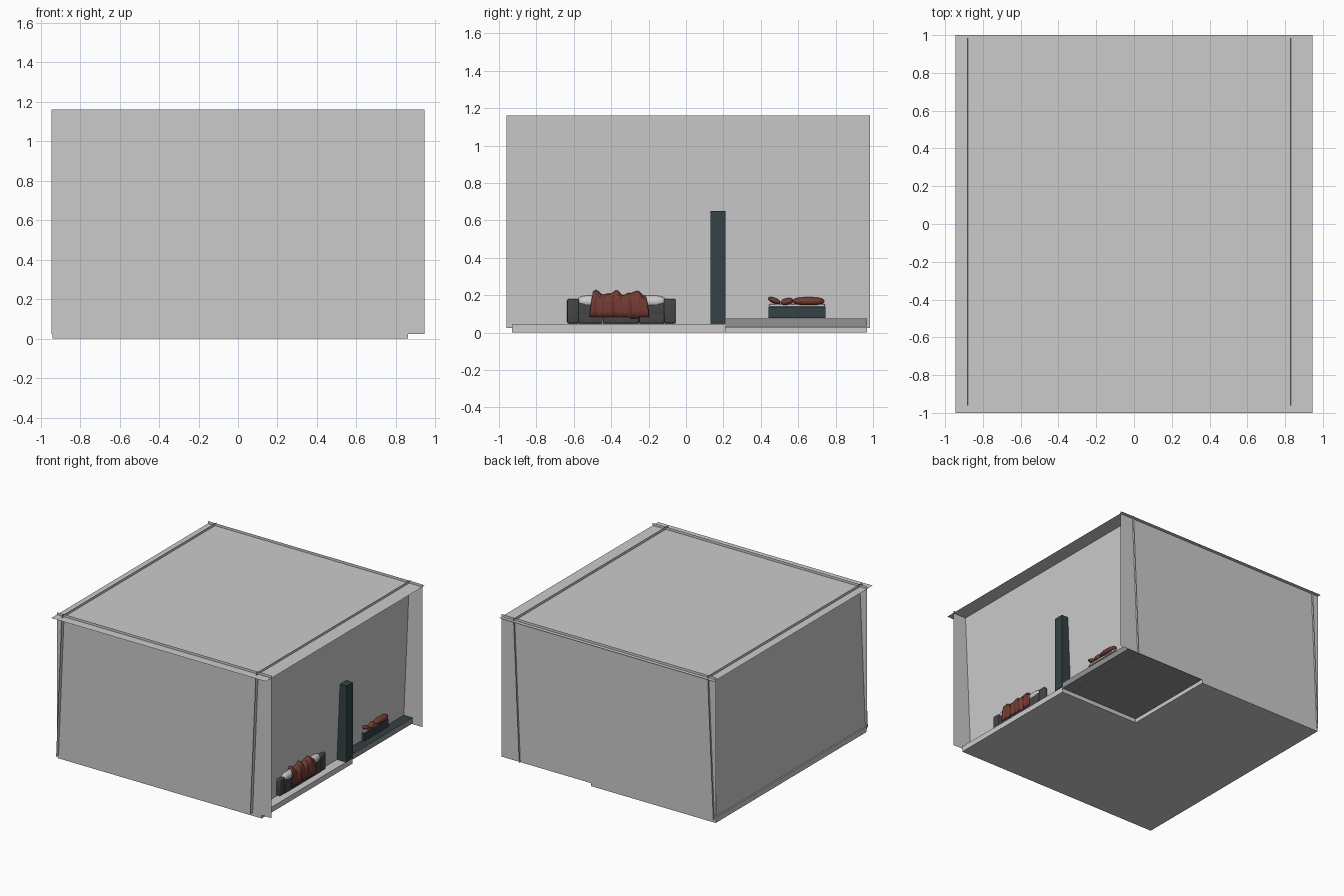
import bpy, bmesh, math
from mathutils import Vector

if "Cube" in bpy.data.objects:
    bpy.data.objects.remove(bpy.data.objects["Cube"])


def mat(name, r, g, b):
    m = bpy.data.materials.new(name)
    m.diffuse_color = (r, g, b, 1)
    m.use_nodes = True
    m.node_tree.nodes["Principled BSDF"].inputs["Base Color"].default_value = m.diffuse_color
    return m


TEAL = mat("dark_teal", .033, .054, .058)
CHARCOAL = mat("charcoal", .06, .06, .06)
BROWN = mat("red_brown", .17, .043, .033)
WHITE = mat("off_white", .9, .9, .88)
GREY = mat("mid_grey", .29, .29, .29)


def finish(name, bm, m=None, smooth=False):
    me = bpy.data.meshes.new(name)
    bm.to_mesh(me)
    bm.free()
    ob = bpy.data.objects.new(name, me)
    bpy.context.collection.objects.link(ob)
    if m:
        me.materials.append(m)
    if smooth:
        bpy.ops.object.select_all(action='DESELECT')
        bpy.context.view_layer.objects.active = ob
        ob.select_set(True)
        bpy.ops.object.shade_smooth_by_angle(angle=math.radians(40))
    return ob


def sheet(name, pts):
    bm = bmesh.new()
    bm.faces.new([bm.verts.new(p) for p in pts])
    return finish(name, bm)


def box(name, x, y, z, m=None, bevel=0):
    bm = bmesh.new()
    bmesh.ops.create_cube(bm, size=1)
    for v in bm.verts:
        v.co = Vector([(a[0] + a[1]) / 2 + c * (a[1] - a[0]) for a, c in zip((x, y, z), v.co)])
    if bevel:
        bmesh.ops.bevel(bm, geom=bm.edges[:], offset=bevel, segments=3, profile=.5, affect='EDGES')
    return finish(name, bm, m, bevel > 0)


def prism(name, outline, z0, z1, m=None):
    bm = bmesh.new()
    f = bm.faces.new([bm.verts.new((x, y, z0)) for x, y in outline])
    ext = bmesh.ops.extrude_face_region(bm, geom=[f])
    bmesh.ops.translate(bm, vec=(0, 0, z1 - z0),
                        verts=[g for g in ext['geom'] if isinstance(g, bmesh.types.BMVert)])
    bmesh.ops.recalc_face_normals(bm, faces=bm.faces[:])
    return finish(name, bm, m)


def pillow(name, centre, half, m, tilt=0):
    # sphere squared off in plan, thin toward its rim
    bm = bmesh.new()
    bmesh.ops.create_uvsphere(bm, u_segments=24, v_segments=12, radius=1)
    for v in bm.verts:
        sq = [math.copysign(abs(c) ** .7, c) for c in v.co[:2]]
        y, z = sq[1] * half[1], v.co.z * half[2]
        v.co = Vector((centre[0] + sq[0] * half[0],
                       centre[1] + y, centre[2] + z + y * tilt))
    return finish(name, bm, m, True)


# room shell: thin sheets; the side walls lean slightly and pass through the ceiling
LOW, HIGH, CEIL = .025, 1.16, 1.14
for name, y in (("front_wall", -.93), ("back_wall", .97)):
    sheet(name, [(-.945, y, LOW), (.945, y, LOW), (.945, y, HIGH), (-.945, y, HIGH)])
for name, x in (("left_wall", -.88), ("right_wall", .83)):
    sheet(name, [(x - .05, -.96, LOW), (x - .05, .985, LOW), (x, .985, HIGH), (x, -.96, HIGH)])
sheet("ceiling", [(-.945, -1, CEIL), (.945, -1, CEIL), (.945, 1, CEIL), (-.945, 1, CEIL)])

# floor slab with a corner cut out, and the raised platform over the cut
prism("floor", [(-.94, -.93), (.86, -.93), (.86, .21), (.16, .21), (.16, .968), (-.94, .968)], 0, .043)
plat = box("platform", (.16, .86), (.21, .968), (.032, .077), GREY)
plat.data.materials.append(TEAL)
for p in plat.data.polygons:
    if p.normal.z > .9:
        p.material_index = 1
box("column", (.765, .865), (.13, .21), (.043, .65), TEAL)

# sofa with its back pushed through the right wall
for i, (a, b) in enumerate(((-.635, -.572), (-.118, -.055))):
    box(f"sofa_arm_{i}", (.46, .815), (a, b), (.05, .18), CHARCOAL, .008)
for i, (a, b) in enumerate(((-.575, -.446), (-.444, -.252), (-.250, -.115))):
    box(f"sofa_base_{i}", (.46, .815), (a, b), (.05, .10), CHARCOAL, .004)
    box(f"sofa_seat_{i}", (.46, .75), (a, b), (.10, .13), CHARCOAL, .01)
box("sofa_back", (.72, .815), (-.575, -.115), (.09, .158), CHARCOAL, .008)
for i, yc in enumerate((-.50, -.345, -.19)):
    pillow(f"sofa_cushion_{i}", (.765, yc, .165), (.055, .09, .036), WHITE)

# throw draped over the sofa back, rippled along its length
path = [(.832, .083), (.830, .12), (.829, .16), (.824, .19), (.805, .208),
        (.77, .212), (.735, .205), (.70, .17), (.69, .14)]
bm = bmesh.new()
rows = []
N = 48
for j, (x, z) in enumerate(path):
    row = []
    for i in range(N + 1):
        t = i / N
        spread = 1 - .03 * min(j, 4)
        y = -.356 + (t - .5) * .318 * spread
        high = max(0, (z - .1) / .11)
        lift = .011 * math.sin(t * 17 + .6) + .006 * math.sin(t * 31)
        fold = .004 * math.sin(t * 40 + j * .4) + .003 * math.sin(t * 23)
        hem = -.012 if j == 0 and .68 < t < .8 else 0
        row.append(bm.verts.new((x + fold, y, z + lift * high * .9 - hem * -.6)))
    rows.append(row)
for r0, r1 in zip(rows, rows[1:]):
    for i in range(N):
        bm.faces.new((r0[i], r0[i + 1], r1[i + 1], r1[i]))
throw = finish("throw_blanket", bm, BROWN, True)
s = throw.modifiers.new("cloth", 'SOLIDIFY')
s.thickness = .005
s.offset = 0

# bed on the platform, head end through the right wall
box("bed_base", (.36, .805), (.442, .745), (.078, .138), TEAL)
box("mattress", (.365, .803), (.445, .742), (.138, .153), WHITE, .004)
pillow("bed_pillow_large", (.79, .655, .168), (.035, .085, .022), BROWN)
pillow("bed_pillow_middle", (.79, .54, .166), (.03, .032, .018), BROWN, .15)
pillow("bed_pillow_small", (.79, .472, .172), (.03, .032, .015), BROWN, -.35)
